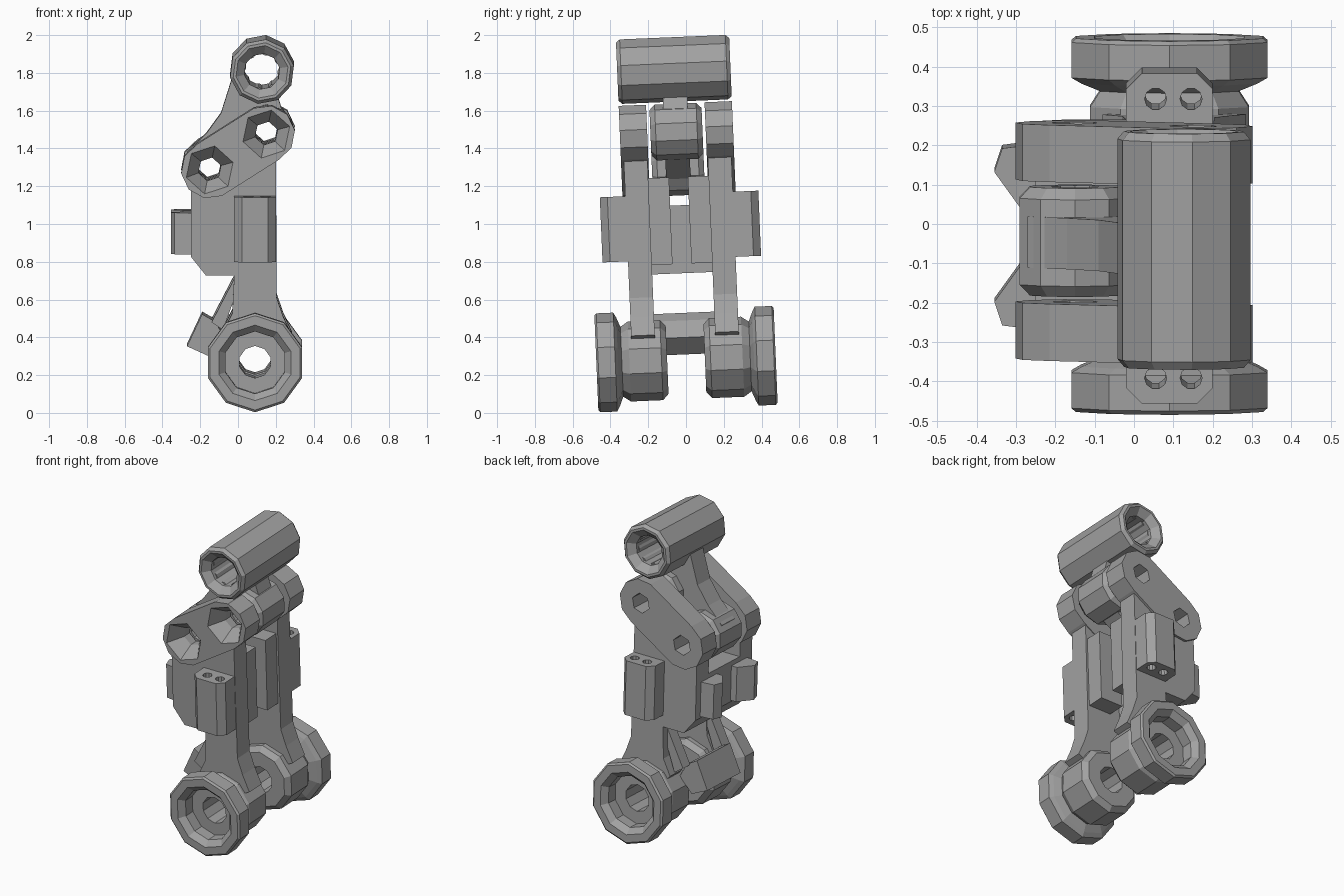
import bpy, bmesh
from math import cos, sin, pi
from mathutils import Matrix, Vector

if "Cube" in bpy.data.objects:
    bpy.data.objects.remove(bpy.data.objects["Cube"])

GREY = (0.36, 0.36, 0.36, 1)
mat = bpy.data.materials.new("plain grey")
mat.use_nodes = True
mat.diffuse_color = GREY
mat.node_tree.nodes["Principled BSDF"].inputs["Base Color"].default_value = GREY

parts = []


def finish(bm, name):
    bmesh.ops.recalc_face_normals(bm, faces=bm.faces)
    mesh = bpy.data.meshes.new(name)
    bm.to_mesh(mesh)
    bm.free()
    mesh.materials.append(mat)
    ob = bpy.data.objects.new(name, mesh)
    bpy.context.collection.objects.link(ob)
    parts.append(ob)
    return ob


def prism(name, pts, a, b, along="y"):
    """Extrude a flat outline from a to b along y (x, z points) or z (x, y points)."""
    bm = bmesh.new()
    put = (lambda p, h: (p[0], h, p[1])) if along == "y" else (lambda p, h: (p[0], p[1], h))
    low = [bm.verts.new(put(p, a)) for p in pts]
    high = [bm.verts.new(put(p, b)) for p in pts]
    bm.faces.new(low)
    bm.faces.new(high)
    for i in range(len(pts)):
        j = (i + 1) % len(pts)
        bm.faces.new((low[i], low[j], high[j], high[i]))
    return finish(bm, name)


def lathe(name, centre, profile, n=10, side=1, turn=0.0, tooth=0.0, hollow=True):
    """Turn (radius, y) points about a y axis; tooth notches the rings under 0.11."""
    bm = bmesh.new()
    rings = []
    for r, y in profile:
        ring = []
        for k in range(n):
            t = 2 * pi * (k + turn) / n
            q = r - tooth if tooth and r < 0.11 and k % 2 else r
            ring.append(bm.verts.new((centre[0] + q * cos(t), side * y, centre[1] + q * sin(t))))
        rings.append(ring)
    pairs = list(zip(rings, rings[1:]))
    if hollow:
        pairs.append((rings[-1], rings[0]))
    else:
        bm.faces.new(rings[0])
        bm.faces.new(rings[-1])
    for u, v in pairs:
        for k in range(n):
            m = (k + 1) % n
            bm.faces.new((u[k], u[m], v[m], v[k]))
    return finish(bm, name)


def circle(c, r, n, turn=0.0):
    return [(c[0] + r * cos(2 * pi * (k + turn) / n), c[1] + r * sin(2 * pi * (k + turn) / n))
            for k in range(n)]


def hull(pts):
    pts = sorted(pts)

    def half(seq):
        out = []
        for p in seq:
            while len(out) > 1 and ((out[-1][0] - out[-2][0]) * (p[1] - out[-2][1])
                                    - (out[-1][1] - out[-2][1]) * (p[0] - out[-2][0])) <= 0:
                out.pop()
            out.append(p)
        return out[:-1]
    return half(pts) + half(pts[::-1])


def cut(targets, cutters):
    for ob in targets:
        for c in cutters:
            mod = ob.modifiers.new("cut", "BOOLEAN")
            mod.operation, mod.solver, mod.object = "DIFFERENCE", "EXACT", c
        bpy.context.view_layer.update()
        graph = bpy.context.evaluated_depsgraph_get()
        mesh = bpy.data.meshes.new_from_object(ob.evaluated_get(graph))
        ob.modifiers.clear()
        ob.data = mesh
    for c in cutters:
        parts.remove(c)
        bpy.data.objects.remove(c)


UPPER, LOWER = (0.15, 1.49), (-0.15, 1.30)   # link pivots
FOOT, TUBE = (0.09, 0.285), (0.127, 1.82)

# Top tube with countersunk ends and a toothed bore
lathe("top_tube", TUBE, [(0.095, -0.26), (0.14, -0.30), (0.155, -0.30), (0.172, -0.28),
                         (0.172, 0.28), (0.155, 0.30), (0.14, 0.30), (0.095, 0.26)],
      n=10, turn=0.3)
lathe("tube_splines", TUBE, [(0.105, -0.24), (0.125, -0.24), (0.125, 0.24), (0.105, 0.24)],
      n=16, turn=0.5, tooth=0.02)

# Upper arm: web and two pivot barrels
arm = prism("upper_arm", [(-0.03, 1.78), (-0.09, 1.59), (-0.17, 1.48), (-0.27, 1.38),
                          (-0.18, 1.18), (-0.02, 1.24), (0.2, 1.38), (0.25, 1.55),
                          (0.21, 1.68), (0.1, 1.67)], -0.065, 0.065)
for label, pivot in (("upper", UPPER), ("lower", LOWER)):
    lathe(label + "_barrel", pivot, [(0.062, -0.138), (0.12, -0.138), (0.148, -0.11),
                                     (0.148, 0.11), (0.12, 0.138), (0.062, 0.138)], n=10, turn=0.5)

cuttable = [arm]
for side, tag in ((-1, "front"), (1, "back")):
    # Link plate joining the two pivots
    cuttable.append(prism(tag + "_link", hull(circle(UPPER, 0.152, 10, 0.2) + circle(LOWER, 0.152, 10, 0.2)),
                          side * 0.155, side * 0.30))
    # Leg plate
    cuttable.append(prism(tag + "_leg", [(-0.25, 1.28), (-0.25, 0.84), (-0.17, 0.74), (-0.02, 0.74),
                                         (-0.03, 0.54), (-0.08, 0.44), (-0.03, 0.38), (0.2, 0.38),
                                         (0.285, 0.42), (0.24, 0.52), (0.205, 0.62), (0.2, 1.45),
                                         (0.02, 1.42)], side * 0.16, side * 0.285))
    # Inner column
    prism(tag + "_column", [(0.03, 0.79), (0.19, 0.79), (0.19, 1.25), (0.03, 1.25)],
          side * 0.05, side * 0.17)
    # Side block with two upright holes
    block = prism(tag + "_block", [(-0.02, side * 0.27), (0.2, side * 0.27), (0.2, side * 0.38),
                                   (0.16, side * 0.42), (0.02, side * 0.42), (-0.02, side * 0.38)],
                  0.815, 1.16, along="z")
    cut([block], [prism("drill", circle((x, side * 0.355), 0.028, 10), 0.7, 1.3, along="z")
                  for x in (0.055, 0.145)])
    # Jaw at the rear edge
    prism(tag + "_jaw", [(-0.22, side * 0.24), (-0.335, side * 0.225), (-0.355, side * 0.165),
                         (-0.29, side * 0.075), (-0.22, side * 0.075)], 0.85, 1.07, along="z")
    # Foot hub and flanged cup
    lathe(tag + "_foot_hub", FOOT, [(0.085, 0.10), (0.18, 0.10), (0.212, 0.13), (0.212, 0.30),
                                    (0.185, 0.34), (0.235, 0.36), (0.262, 0.375), (0.262, 0.465),
                                    (0.25, 0.475), (0.20, 0.475), (0.165, 0.44), (0.165, 0.37),
                                    (0.085, 0.37)], side=side, turn=0.5)
    # Slanted strut
    prism(tag + "_strut", [(-0.01, 0.74), (-0.01, 0.64), (-0.08, 0.45), (-0.14, 0.49)],
          side * 0.165, side * 0.24)

# Web between the legs and crossbar between the foot hubs
prism("leg_web", [(-0.25, 1.1), (-0.25, 0.84), (-0.17, 0.74), (-0.04, 0.74), (-0.04, 1.1)], -0.17, 0.17)
prism("crossbar", [(-0.27, 0.36), (-0.19, 0.53), (-0.12, 0.49), (-0.07, 0.40), (-0.16, 0.31)], -0.17, 0.17)

# Pivot holes, countersunk at the front
drills = []
for pivot in (UPPER, LOWER):
    drills.append(lathe("drill", pivot, [(0.135, -0.31), (0.13, -0.30), (0.063, -0.21), (0.063, 0.4)],
                        n=6, turn=0.3, hollow=False))
cut(cuttable, drills)

# Slight lean of the whole assembly
lean = Matrix.Translation(Vector((0, 0.012, 0))) @ Matrix.Rotation(0.042, 4, "X")
for ob in parts:
    ob.data.transform(lean)
